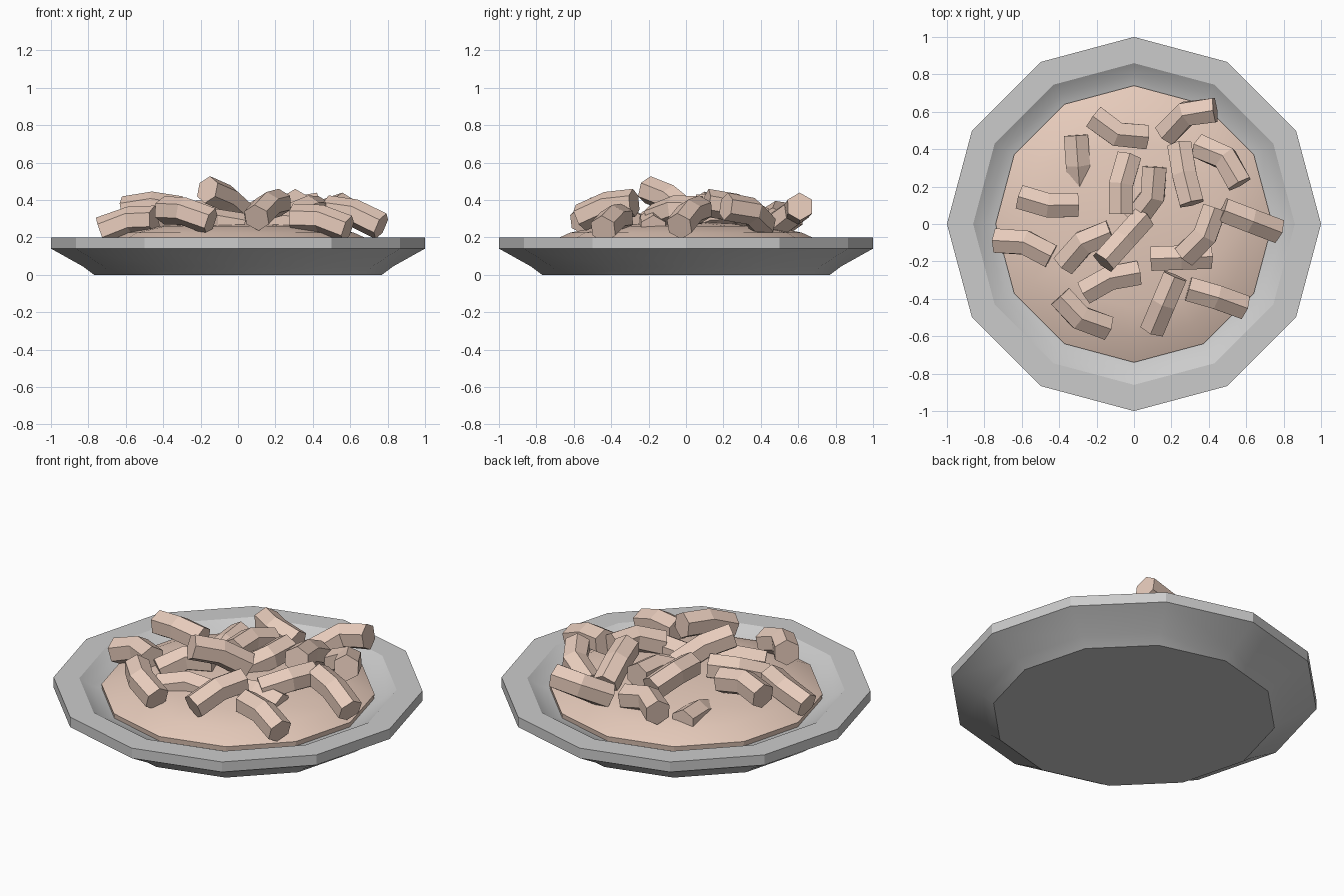
import bpy, bmesh, math
from mathutils import Vector

if "Cube" in bpy.data.objects:
    bpy.data.objects.remove(bpy.data.objects["Cube"])

pasta = bpy.data.materials.new("pasta")
pasta.diffuse_color = (0.80, 0.60, 0.50, 1)
pasta.use_nodes = True
pasta.node_tree.nodes["Principled BSDF"].inputs["Base Color"].default_value = pasta.diffuse_color


def finish(name, bm, mat=None, smooth=None):
    bmesh.ops.recalc_face_normals(bm, faces=bm.faces)
    me = bpy.data.meshes.new(name)
    bm.to_mesh(me)
    bm.free()
    ob = bpy.data.objects.new(name, me)
    bpy.context.collection.objects.link(ob)
    if mat:
        me.materials.append(mat)
    if smooth:
        bpy.ops.object.select_all(action='DESELECT')
        ob.select_set(True)
        bpy.context.view_layer.objects.active = ob
        bpy.ops.object.shade_smooth_by_angle(angle=math.radians(smooth))
    return ob


def loft(bm, rings):
    # skin consecutive rings and cap both ends
    rows = [[bm.verts.new(p) for p in r] for r in rings]
    n = len(rows[0])
    for a, b in zip(rows, rows[1:]):
        for i in range(n):
            j = (i + 1) % n
            bm.faces.new((a[i], a[j], b[j], b[i]))
    bm.faces.new(rows[0][::-1])
    bm.faces.new(rows[-1])


def turned(name, profile, mat=None, smooth=25, sides=12):
    bm = bmesh.new()
    loft(bm, [[(r * math.sin(i * math.tau / sides), r * math.cos(i * math.tau / sides), z)
               for i in range(sides)] for r, z in profile])
    return finish(name, bm, mat, smooth)


def macaroni(name, x, y, z, heading, bend, rise, half=0.155, arch=0.025, radius=0.075):
    # six-sided tube bent at its middle; rise tilts it, arch lets both ends droop
    mid = Vector((x, y, z))
    a, b = math.radians(heading - bend / 2), math.radians(heading + bend / 2)
    d1 = Vector((half * math.cos(a), half * math.sin(a), rise + arch))
    d2 = Vector((half * math.cos(b), half * math.sin(b), rise - arch))
    rings = []
    for c, d in ((mid - d1, d1), (mid, d1 + d2), (mid + d2, d2)):
        d = d.normalized()
        side = d.cross(Vector((0, 0, 1))).normalized()
        up = side.cross(d)
        rings.append([c + radius * (math.sin(k * math.pi / 3) * side + math.cos(k * math.pi / 3) * up)
                      for k in range(6)])
    bm = bmesh.new()
    loft(bm, rings)
    return finish(name, bm, pasta)


# plate: twelve-sided shell with flat rim
turned("plate", [(0.77, 0), (0.83, 0.045), (1, 0.14), (1, 0.2), (0.86, 0.2), (0.80, 0.16), (0.70, 0.13)])

# low mound of food
turned("food_mound", [(0.735, 0.13), (0.74, 0.17), (0.62, 0.225), (0.45, 0.26), (0.08, 0.285)], pasta, 29)

# scattered macaroni: middle x, y, z, heading, bend, rise
pieces = [
    (-.09, .48, .32, -21, 31, -.01),
    (.28, .59, .34, 26, -38, .05),
    (.49, .35, .34, -43, -37, .05),
    (.27, .26, .36, -78, 5, .05),
    (.10, .15, .33, -110, -33, -.03),
    (-.07, .21, .36, -98, 16, .02),
    (-.30, .32, .23, -86, 0, -.03),
    (-.46, .10, .37, -8, 17, 0),
    (-.58, -.10, .29, -16, -24, .03),
    (-.27, -.10, .32, 35, -27, .03),
    (-.06, -.09, .41, 48, 0, -.07),
    (-.13, -.29, .28, 20, -19, 0),
    (-.29, -.50, .34, -34, 27, -.03),
    (.16, -.42, .37, -113, 0, -.04),
    (.44, -.39, .30, -18, -4, -.03),
    (.62, .02, .33, -21, 0, -.045),
    (.25, -.18, .28, 2, 0, -.01),
    (.38, -.06, .35, 58, 25, .02),
]
for i, p in enumerate(pieces):
    macaroni(f"macaroni_{i + 1:02d}", *p)
